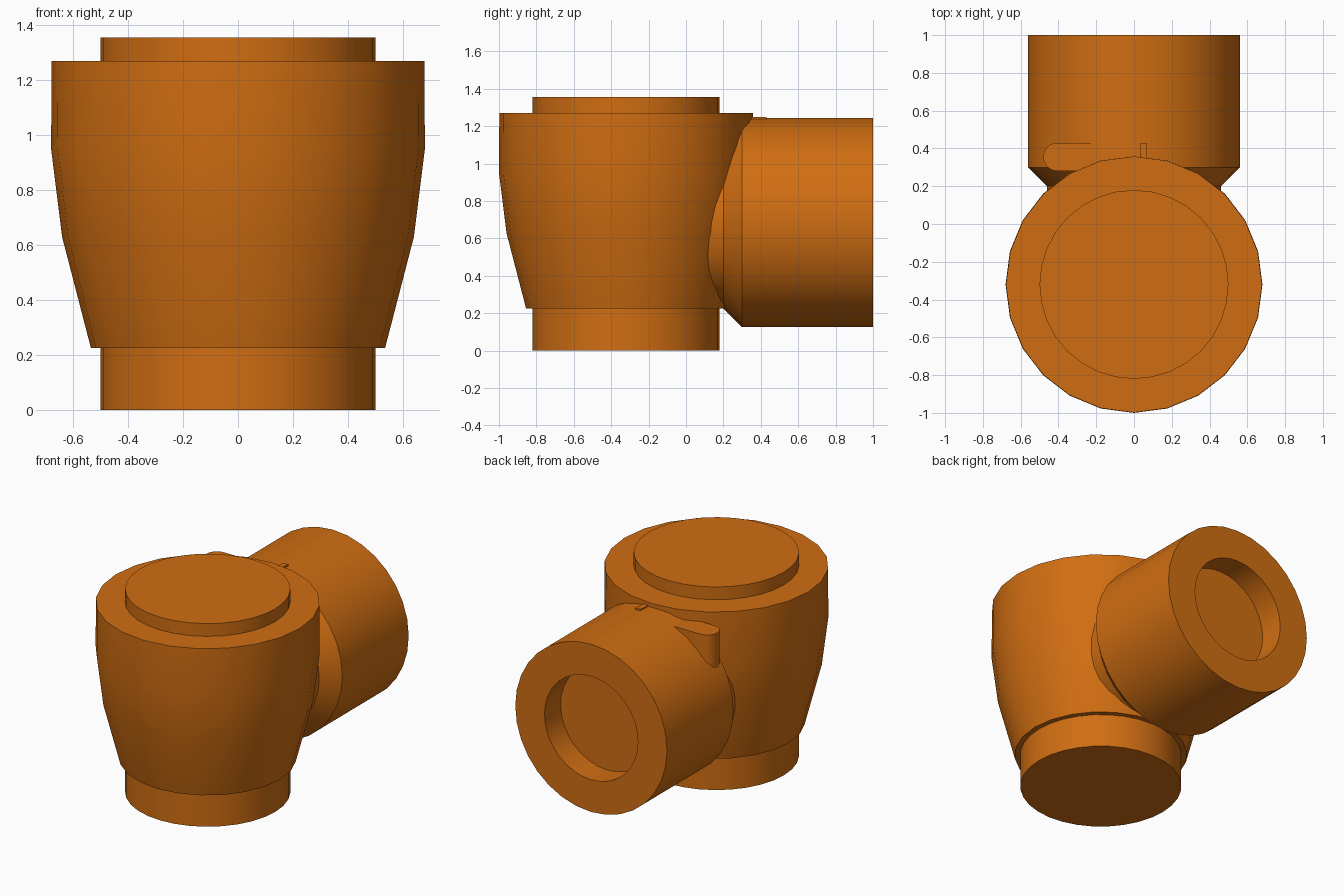
import bpy, bmesh, math
from mathutils import Matrix, Vector

cube = bpy.data.objects.get("Cube")
if cube:
    bpy.data.objects.remove(cube, do_unlink=True)

orange = bpy.data.materials.new("orange")
orange.use_nodes = True
COLOUR = (0.63, 0.155, 0.006, 1)
orange.diffuse_color = COLOUR
bsdf = orange.node_tree.nodes["Principled BSDF"]
bsdf.inputs["Base Color"].default_value = COLOUR
bsdf.inputs["Roughness"].default_value = 0.6


def finish(name, bm, matrix=Matrix()):
    bmesh.ops.recalc_face_normals(bm, faces=bm.faces[:])
    mesh = bpy.data.meshes.new(name)
    bm.to_mesh(mesh)
    bm.free()
    mesh.transform(matrix)
    mesh.materials.append(orange)
    mesh.shade_smooth()
    mesh.set_sharp_from_angle(angle=math.radians(30))
    obj = bpy.data.objects.new(name, mesh)
    bpy.context.collection.objects.link(obj)
    return obj


def lathe(name, profile, sides, matrix):
    """Turn (radius, height) points about z and cap both ends."""
    bm = bmesh.new()
    rings = []
    for r, h in profile:
        rings.append([bm.verts.new((r * math.cos(2 * math.pi * i / sides),
                                    r * math.sin(2 * math.pi * i / sides), h))
                      for i in range(sides)])
    for a, b in zip(rings, rings[1:]):
        for i in range(sides):
            j = (i + 1) % sides
            bm.faces.new((a[i], a[j], b[j], b[i]))
    bm.faces.new(rings[0])
    bm.faces.new(rings[-1])
    return finish(name, bm, matrix)


def prism(name, outline, z0, z1):
    """Extrude a plan outline from z0 up to z1."""
    bm = bmesh.new()
    base = bm.faces.new([bm.verts.new((x, y, z0)) for x, y in outline])
    top = bmesh.ops.extrude_face_region(bm, geom=[base])["geom"]
    verts = [g for g in top if isinstance(g, bmesh.types.BMVert)]
    bmesh.ops.translate(bm, verts=verts, vec=Vector((0, 0, z1 - z0)))
    return finish(name, bm)


# Upright body: lower spigot, flared shell and raised top disc
upright = Matrix.Translation((0, -0.32, 0))
lathe("lower_spigot", [(0.5, 0), (0.5, 0.24)], 32, upright)
lathe("body_shell", [(0.535, 0.225), (0.64, 0.63), (0.68, 0.95), (0.678, 1.27)], 24, upright)
lathe("top_disc", [(0.5, 1.25), (0.5, 1.355)], 32, upright)

# Side pipe with chamfered neck and a blind bore in its end
sideways = Matrix.Translation((0, 0, 0.685)) @ Matrix.Rotation(-math.pi / 2, 4, 'X')
lathe("side_pipe", [(0.455, 0.0), (0.46, 0.2), (0.56, 0.3), (0.56, 1.0),
                    (0.345, 1.0), (0.345, 0.83)], 32, sideways)

# Round-ended lug on the pipe's shoulder
cx, cy, r = -0.405, 0.355, 0.075
arc = [(cx + r * math.cos(math.radians(a)), cy + r * math.sin(math.radians(a)))
       for a in range(90, 271, 15)]
prism("shoulder_lug", arc + [(-0.15, cy - r), (-0.15, cy + r)], 0.85, 1.203)

# Small key on the pipe's crown
prism("crown_key", [(0.03, 0.34), (0.065, 0.34), (0.07, 0.43), (0.035, 0.43)], 1.2, 1.25)
